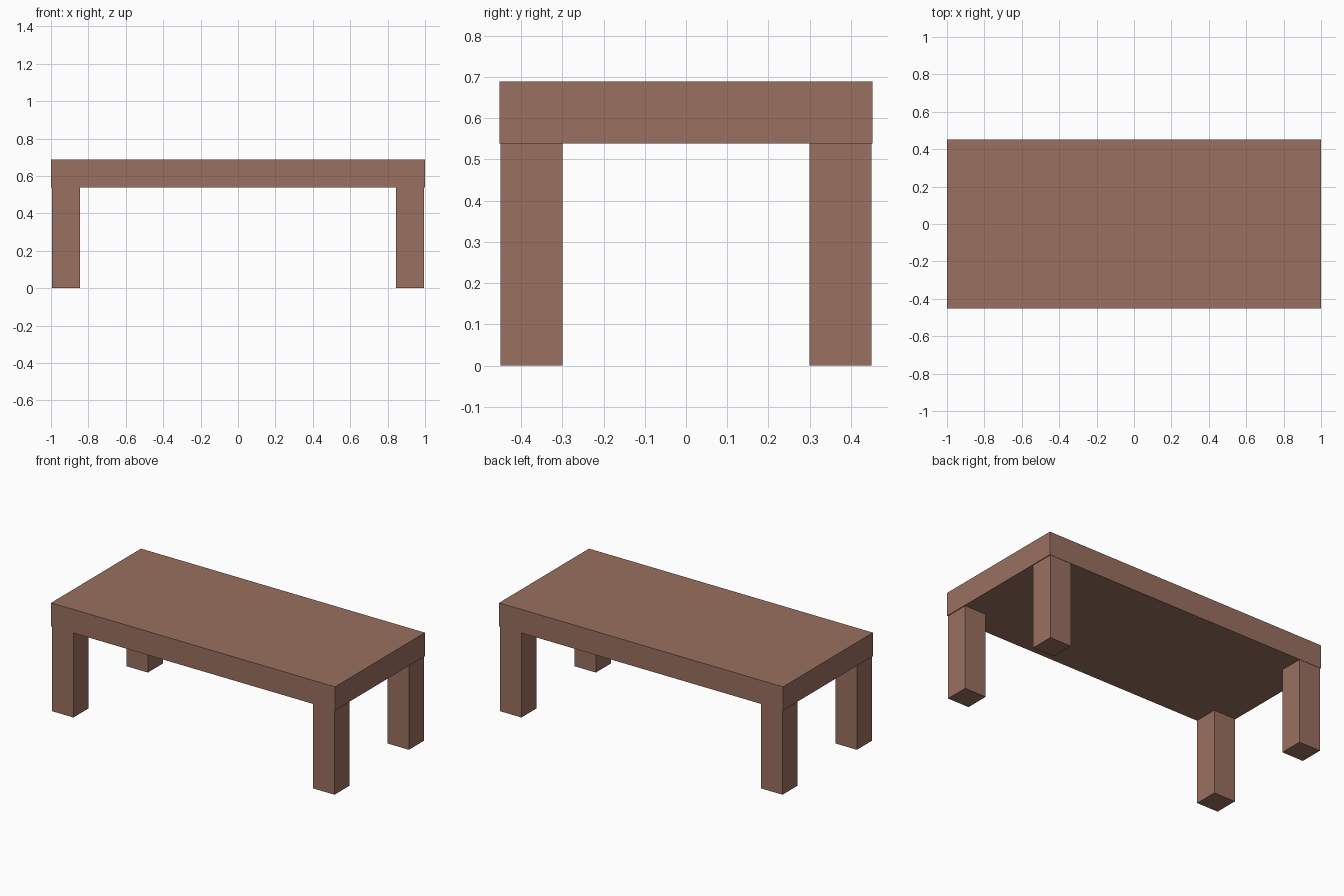
import bpy

if "Cube" in bpy.data.objects:
    bpy.data.objects.remove(bpy.data.objects["Cube"])

# Single wood colour
wood = bpy.data.materials.new("brown_wood")
wood.diffuse_color = (0.323, 0.162, 0.117, 1.0)
wood.use_nodes = True
wood.node_tree.nodes["Principled BSDF"].inputs["Base Color"].default_value = wood.diffuse_color


def box(name, low, high):
    """Axis-aligned box between two corners."""
    centre = [(a + b) / 2 for a, b in zip(low, high)]
    size = [b - a for a, b in zip(low, high)]
    bpy.ops.mesh.primitive_cube_add(size=1, location=centre)
    obj = bpy.context.object
    obj.name = name
    obj.scale = size
    bpy.ops.object.transform_apply(location=False, rotation=False, scale=True)
    obj.data.materials.append(wood)
    return obj


# Thick slab top
TOP_Z, UNDER_Z = 0.689, 0.539
box("table_top", (-1.0, -0.452, UNDER_Z), (1.0, 0.452, TOP_Z))

# Four square legs, set in a hair from the slab edges
LEG, LEG_X, LEG_Y = 0.151, 0.995, 0.45
for side, sx in (("left", -1), ("right", 1)):
    for end, sy in (("front", -1), ("back", 1)):
        cx, cy = sx * (LEG_X - LEG / 2), sy * (LEG_Y - LEG / 2)
        box(f"{end}_{side}_leg",
            (cx - LEG / 2, cy - LEG / 2, 0.0),
            (cx + LEG / 2, cy + LEG / 2, UNDER_Z))
